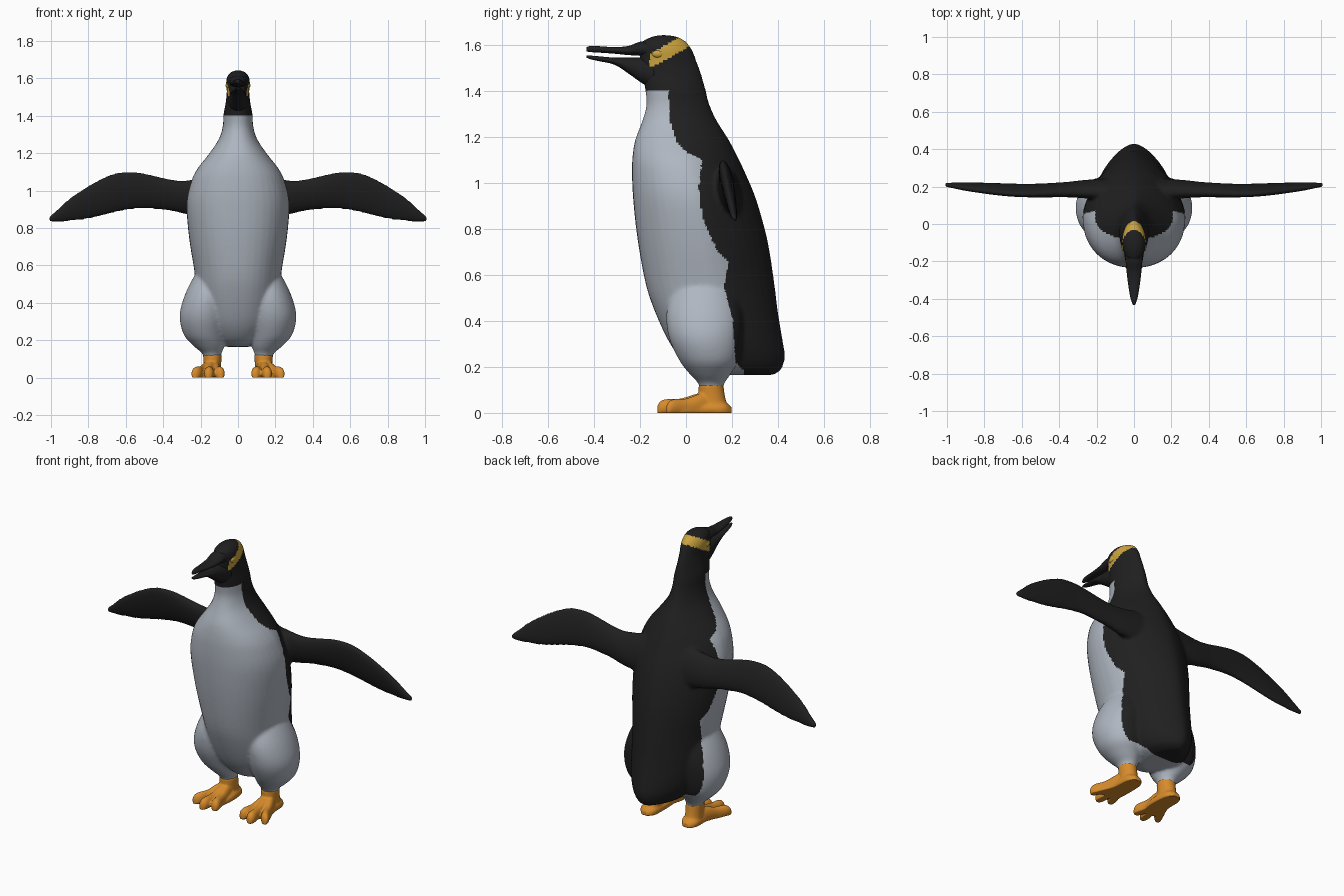
import bpy, bmesh, math
from mathutils import Vector


def material(name, r, g, b):
    m = bpy.data.materials.new(name)
    m.diffuse_color = (r, g, b, 1)
    return m


BLACK = material("black_plumage", 0.014, 0.014, 0.014)
WHITE = material("pale_belly", 0.43, 0.47, 0.53)
ORANGE = material("orange_skin", 0.68, 0.26, 0.025)
YELLOW = material("yellow_band", 0.60, 0.37, 0.05)


def refine(keys, n=4):
    """Catmull-Rom interpolation between key sections."""
    out = []
    for i in range(len(keys) - 1):
        p = [keys[max(0, min(len(keys) - 1, i + k))] for k in (-1, 0, 1, 2)]
        for j in range(n):
            t = j / n
            out.append([0.5 * (2 * b + (c - a) * t + (2 * a - 5 * b + 4 * c - d) * t * t
                               + (3 * b - a - 3 * c + d) * t ** 3)
                        for a, b, c, d in zip(*p)])
    return out + [list(keys[-1])]


def loft(name, axis, keys, low=2.0, high=2.0, lean=0.0, mat=None, seg=40):
    """Skin of ovals; key = (position on axis, a0, a1, b0, b1), the box of each oval.
    low / high set how full the oval is on its b0 / b1 side."""
    bm = bmesh.new()
    rings = []
    for t, a0, a1, b0, b1 in refine(keys):
        ring = []
        for k in range(seg):
            ang = 2 * math.pi * k / seg
            c, s = math.cos(ang), math.sin(ang)
            e = 2 / (high if s > 0 else low)
            a = (a0 + a1) / 2 + (a1 - a0) / 2 * math.copysign(abs(c) ** e, c)
            b = (b0 + b1) / 2 + (b1 - b0) / 2 * math.copysign(abs(s) ** e, s)
            co = {"x": (t, a + lean * (b - 0.97), b), "y": (a, t, b), "z": (a, b, t)}[axis]
            ring.append(bm.verts.new(co))
        rings.append(ring)
    for r0, r1 in zip(rings, rings[1:]):
        for k in range(seg):
            bm.faces.new((r0[k], r0[(k + 1) % seg], r1[(k + 1) % seg], r1[k]))
    bm.faces.new(rings[0])
    bm.faces.new(rings[-1])
    bmesh.ops.recalc_face_normals(bm, faces=bm.faces)
    me = bpy.data.meshes.new(name)
    bm.to_mesh(me)
    bm.free()
    me.polygons.foreach_set("use_smooth", [True] * len(me.polygons))
    ob = bpy.data.objects.new(name, me)
    bpy.context.collection.objects.link(ob)
    if mat:
        me.materials.append(mat)
    return ob


def fuse(parts, voxel, rounds):
    """Merge parts into one blended skin resting on the ground."""
    bpy.ops.object.select_all(action="DESELECT")
    for p in parts:
        p.select_set(True)
    ob = parts[0]
    bpy.context.view_layer.objects.active = ob
    bpy.ops.object.join()
    m = ob.modifiers.new("skin", "REMESH")
    m.mode, m.voxel_size = "VOXEL", voxel
    m = ob.modifiers.new("soften", "SMOOTH")
    m.factor, m.iterations = 0.5, rounds
    for name in ("skin", "soften"):
        bpy.ops.object.modifier_apply(modifier=name)
    for v in ob.data.vertices:
        v.co.z = max(v.co.z, 0)
    ob.data.polygons.foreach_set("use_smooth", [True] * len(ob.data.polygons))
    return ob


# Torso, neck and head: z, half width, front y, back y
torso = [(0.165, 0.07, 0.10, 0.38), (0.19, 0.13, 0.03, 0.415), (0.245, 0.17, -0.03, 0.43),
         (0.32, 0.20, -0.08, 0.42), (0.44, 0.22, -0.135, 0.40), (0.56, 0.232, -0.175, 0.385),
         (0.75, 0.262, -0.21, 0.355), (0.93, 0.275, -0.23, 0.305), (1.05, 0.25, -0.235, 0.255),
         (1.12, 0.215, -0.232, 0.222), (1.19, 0.16, -0.22, 0.185), (1.27, 0.105, -0.19, 0.135),
         (1.34, 0.082, -0.172, 0.103), (1.41, 0.077, -0.178, 0.085), (1.47, 0.066, -0.19, 0.068),
         (1.53, 0.060, -0.20, 0.047), (1.58, 0.064, -0.20, 0.027), (1.615, 0.055, -0.19, 0.0),
         (1.635, 0.035, -0.15, -0.035), (1.643, 0.012, -0.12, -0.075)]
parts = [loft("body", "z", [(z, -w, w, f, b) for z, w, f, b in torso], 2.2, 1.65)]

# Thighs: z, centre x, half width, centre y, half depth
thigh = [(0.10, 0.137, 0.045, 0.11, 0.05), (0.13, 0.14, 0.052, 0.11, 0.058),
         (0.17, 0.155, 0.083, 0.105, 0.09), (0.23, 0.177, 0.113, 0.10, 0.13),
         (0.33, 0.18, 0.132, 0.085, 0.16), (0.44, 0.165, 0.12, 0.08, 0.165),
         (0.55, 0.14, 0.09, 0.08, 0.13), (0.63, 0.12, 0.05, 0.08, 0.08)]
# Flippers: x, bottom z, top z, thickness
flipper = [(0.12, 0.85, 1.08, 0.11), (0.27, 0.872, 1.055, 0.09), (0.36, 0.892, 1.06, 0.075),
           (0.49, 0.905, 1.09, 0.065), (0.57, 0.90, 1.102, 0.06), (0.65, 0.885, 1.095, 0.056),
           (0.73, 0.865, 1.065, 0.052), (0.81, 0.847, 1.02, 0.046), (0.90, 0.836, 0.96, 0.038),
           (0.96, 0.832, 0.905, 0.03), (1.01, 0.835, 0.862, 0.022)]
for s in (-1, 1):
    parts.append(loft("thigh", "z", [(z, s * x - w, s * x + w, y - d, y + d)
                                     for z, x, w, y, d in thigh]))
    parts.append(loft("flipper", "x", [(s * x, 0.185 - t / 2, 0.185 + t / 2, z0, z1)
                                       for x, z0, z1, t in flipper], lean=-0.2))
body = fuse(parts, 0.0095, 6)

# Plumage colours: edge of the black coat as (z, y), from the hem to the neck
edge = [(0.0, 0.26), (0.185, 0.25), (0.22, 0.215), (0.40, 0.205), (0.55, 0.165), (0.66, 0.185),
        (0.70, 0.14), (0.80, 0.09), (0.86, 0.07), (0.98, 0.055), (1.10, 0.07), (1.13, 0.01),
        (1.17, -0.035), (1.27, -0.07), (1.38, -0.075), (1.7, -0.08)]


def coat_edge(z):
    for (z0, y0), (z1, y1) in zip(edge, edge[1:]):
        if z <= z1:
            return y0 + (y1 - y0) * (z - z0) / (z1 - z0)
    return -1


body.data.materials.clear()
for m in (BLACK, WHITE, YELLOW):
    body.data.materials.append(m)
for p in body.data.polygons:
    x, y, z = p.center
    band = abs(z - 1.545 - 0.56 * (y + 0.13)) < 0.032 and -0.158 < y < 0.03 and z > 1.5
    black = z > 1.405 or y > coat_edge(z) or (abs(x) > 0.283 and z > 0.8)
    p.material_index = 2 if band else 0 if black else 1

# Open beak: y, half width, bottom z, top z
upper = [(-0.14, 0.05, 1.54, 1.62), (-0.20, 0.045, 1.553, 1.614), (-0.25, 0.040, 1.556, 1.596),
         (-0.31, 0.033, 1.562, 1.591), (-0.38, 0.022, 1.567, 1.595), (-0.415, 0.013, 1.569, 1.596),
         (-0.433, 0.005, 1.572, 1.59)]
lower = [(-0.14, 0.055, 1.41, 1.54), (-0.185, 0.048, 1.43, 1.545), (-0.245, 0.038, 1.472, 1.546),
         (-0.31, 0.030, 1.514, 1.545), (-0.38, 0.020, 1.53, 1.551), (-0.415, 0.012, 1.538, 1.554),
         (-0.433, 0.005, 1.545, 1.555)]
for name, keys in (("upper_beak", upper), ("lower_beak", lower)):
    loft(name, "y", [(y, -w, w, z0, z1) for y, w, z0, z1 in keys], mat=BLACK, seg=24)

for s in (-1, 1):
    side = "left" if s < 0 else "right"
    # Eye bump inside the yellow band
    bpy.ops.mesh.primitive_uv_sphere_add(segments=20, ring_count=12, radius=1,
                                         location=(s * 0.052, -0.122, 1.562))
    eye = bpy.context.object
    eye.name = side + "_eye"
    eye.scale = (0.014, 0.026, 0.018)
    eye.data.materials.append(YELLOW)
    bpy.ops.object.shade_smooth()

    # Foot: ankle, sole web and three splayed toes
    c = s * 0.137
    bits = [loft(side + "_foot", "z", [(0.01, c - 0.05, c + 0.05, 0.06, 0.19),
                                       (0.06, c - 0.047, c + 0.047, 0.055, 0.172),
                                       (0.125, c - 0.05, c + 0.05, 0.055, 0.162)]),
            loft("web", "y", [(0.198, c - 0.02, c + 0.02, -0.01, 0.025),
                              (0.16, c - 0.05, c + 0.05, -0.012, 0.05),
                              (0.06, c - 0.055, c + 0.06, -0.012, 0.05),
                              (-0.02, s * 0.158 - 0.068, s * 0.158 + 0.068, -0.012, 0.03),
                              (-0.04, s * 0.158 - 0.06, s * 0.158 + 0.06, -0.01, 0.015)], 3, 2)]
    for tip_x, tip_y in ((0.092, -0.10), (0.158, -0.125), (0.232, -0.085)):
        keys = []
        for f, w, h in ((0, 0.03, 0.09), (0.3, 0.03, 0.085), (0.6, 0.024, 0.063),
                        (0.85, 0.027, 0.06), (0.95, 0.022, 0.05), (1.0, 0.01, 0.03)):
            x = c + (s * tip_x - c) * f
            keys.append((0.13 + (tip_y - 0.13) * f, x - w, x + w, -0.012, h))
        bits.append(loft("toe", "y", keys, seg=24))
    foot = fuse(bits, 0.006, 3)
    foot.data.materials.clear()
    foot.data.materials.append(ORANGE)
